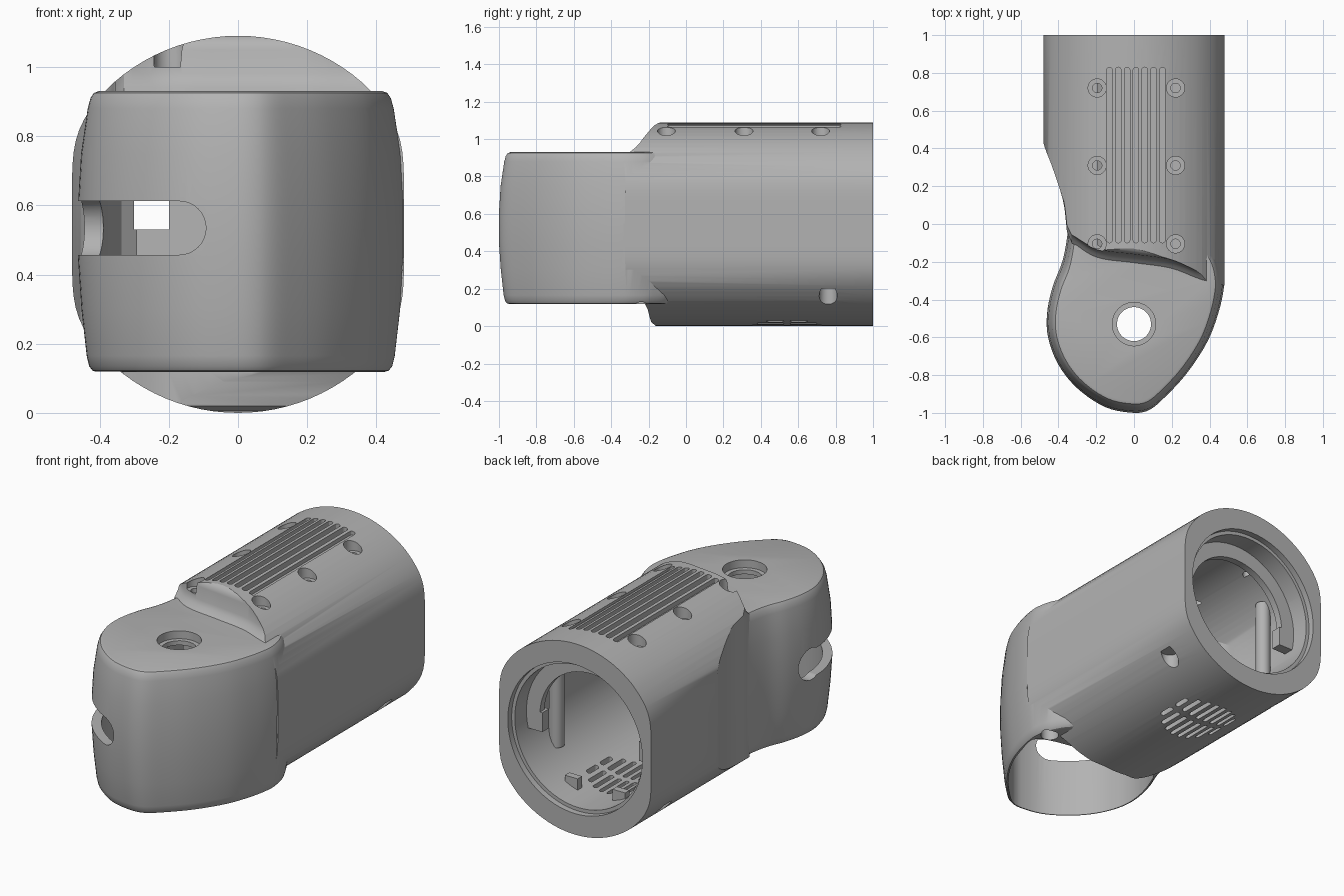
import bpy, bmesh
from math import sin, cos, pi
from mathutils import Vector

if "Cube" in bpy.data.objects:
    bpy.data.objects.remove(bpy.data.objects["Cube"])

grey = bpy.data.materials.new("housing_grey")
grey.use_nodes = True
grey.diffuse_color = (0.45, 0.45, 0.45, 1)
grey.node_tree.nodes["Principled BSDF"].inputs["Base Color"].default_value = (0.45, 0.45, 0.45, 1)

MID = 0.545                     # height of the barrel axis
PIVOT = Vector((0, -.53))       # centre of the head


def spline(points, steps=5):
    """Smooth open curve through the points, without overshoot."""
    p = [Vector(q) for q in points]
    n = len(p)
    tan = []
    for i in range(n):
        a, b = max(i - 1, 0), min(i + 1, n - 1)
        span = sum((p[k + 1] - p[k]).length for k in range(a, b))
        tan.append((p[b] - p[a]) / span)
    out = []
    for i in range(n - 1):
        d = (p[i + 1] - p[i]).length
        for s in range(steps):
            t = s / steps
            out.append(p[i] * (2*t**3 - 3*t**2 + 1) + tan[i] * d * (t**3 - 2*t**2 + t)
                       + p[i + 1] * (3*t**2 - 2*t**3) + tan[i + 1] * d * (t**3 - t**2))
    return out + [p[-1]]


def shrink(q, d):
    """Draw a point of the head outline in towards the pivot."""
    return PIVOT + (q - PIVOT) * (1 - d / .46)


def slide(q, d):
    """Set a point of the barrel outline back."""
    return Vector((q.x, q.y + d))


def circle(cx, cy, r, n=32):
    return [Vector((cx + r*cos(2*pi*i/n), cy + r*sin(2*pi*i/n))) for i in range(n)]


def stadium(cx, cy, width, length, n=6):
    r, h = width / 2, length / 2 - width / 2
    top = [Vector((cx + r*cos(pi*i/n), cy + h + r*sin(pi*i/n))) for i in range(n + 1)]
    return top + [Vector((2*cx - q.x, 2*cy - q.y)) for q in top]


def rect(x0, y0, x1, y1):
    return [Vector(q) for q in ((x0, y0), (x1, y0), (x1, y1), (x0, y1))]


def volume(mesh):
    bm = bmesh.new()
    bm.from_mesh(mesh)
    v = bm.calc_volume(signed=True)
    bm.free()
    return v


def loft(name, shapes, layers, axis="Z", move=slide):
    """Stack each outline through (position, offset) layers along an axis."""
    bm = bmesh.new()
    place = {"Z": lambda u, v, w: (u, v, w), "Y": lambda u, v, w: (u, w, v),
             "X": lambda u, v, w: (w, u, v)}[axis]
    for pts in shapes:
        rings = [[bm.verts.new(place(*move(q, d), w)) for q in pts] for w, d in layers]
        n = len(pts)
        for lo, hi in zip(rings, rings[1:]):
            for i in range(n):
                bm.faces.new((lo[i], lo[(i + 1) % n], hi[(i + 1) % n], hi[i]))
        bm.faces.new(rings[0][::-1])
        bm.faces.new(rings[-1])
    bmesh.ops.recalc_face_normals(bm, faces=bm.faces)
    if bm.calc_volume(signed=True) < 0:
        bmesh.ops.reverse_faces(bm, faces=bm.faces)
    mesh = bpy.data.meshes.new(name)
    bm.to_mesh(mesh)
    bm.free()
    mesh.materials.append(grey)
    obj = bpy.data.objects.new(name, mesh)
    bpy.context.collection.objects.link(obj)
    return obj


def combine(target, tool, operation="DIFFERENCE"):
    """Boolean with the first solver that gives a believable volume."""
    before, other = volume(target.data), volume(tool.data)
    low, high = {"DIFFERENCE": (before - other, before), "UNION": (before, before + other),
                 "INTERSECT": (.2 * min(before, other), min(before, other))}[operation]
    mod = target.modifiers.new("combine", "BOOLEAN")
    mod.operation, mod.object = operation, tool
    for solver in ("EXACT", "MANIFOLD", "FLOAT"):
        mod.solver = solver
        graph = bpy.context.evaluated_depsgraph_get()
        graph.update()
        mesh = bpy.data.meshes.new_from_object(target.evaluated_get(graph))
        if max(low, .1 * before) - 1e-4 < volume(mesh) < high + 1e-4 and volume(mesh) != before:
            target.data = mesh
            break
    target.modifiers.remove(mod)
    bpy.data.objects.remove(tool)


def cut(shapes, lo, hi, axis="Z"):
    combine(housing, loft("cutter", shapes, [(lo, 0), (hi, 0)], axis))


# Plan outlines
head_front = [(-.38, -.2), (-.43, -.33), (-.46, -.47), (-.455, -.6), (-.40, -.745), (-.30, -.87),
              (-.15, -.97), (0, -1), (.08, -.985), (.16, -.92), (.28, -.79), (.39, -.62),
              (.45, -.46), (.478, -.32)]
head_plan = spline([(-.35, .04), (-.353, -.06)] + head_front
                   + [(.474, -.24), (.45, -.16), (.38, -.06), (.2, .03), (-.1, .1)])
cavity_plan = spline(head_front + [(.42, -.27), (.2, -.22), (0, -.19), (-.2, -.17), (-.33, -.16)])
barrel_plan = (spline([(-.5, 1.3), (-.5, .55), (-.48, .43), (-.432, .3), (-.375, .12), (-.355, -.04)])
               + spline([(-.33, -.1), (-.2, -.18), (0, -.21), (.2, -.24), (.36, -.3), (.5, -.33)])
               + [Vector((.5, 1.3))])

# Barrel: round tube with softly flattened sides and a stepped, rounded front
section = [Vector((max(-.48, min(.48, q.x)), q.y)) for q in circle(0, MID, MID, 96)]
for _ in range(8):
    section = [Vector(((section[i - 1].x + 2*q.x + section[(i + 1) % 96].x) / 4, q.y))
               if abs(q.x) > .36 else q for i, q in enumerate(section)]
housing = loft("housing", [section], [(-.5, 0), (1, 0)], "Y")
combine(housing, loft("barrel_plan", [barrel_plan], [
    (-.02, 0), (.925, 0), (.94, .015), (.955, .03), (.98, .043), (1.05, .05),
    (1.07, .056), (1.083, .068), (1.11, .11)]), "INTERSECT")
underside = [(-.6, -.1), (-.14, -.1), (-.165, .005), (-.185, .02), (-.195, .05), (-.205, .09),
             (-.225, .13), (-.6, .13)]
cut([[Vector(q) for q in underside]], -.6, .6, "X")

# Pivot head with bulging sides and soft rims
combine(housing, loft("head", [head_plan], [
    (.118, .055), (.122, .042), (.135, .032), (.165, .025), (.3, .01), (.45, 0), (.6, 0),
    (.75, .009), (.88, .028), (.91, .036), (.925, .046), (.93, .06)], move=shrink), "UNION")

# Hollow head, open below
combine(housing, loft("head_cavity", [cavity_plan], [(-.1, .052), (.86, .052)], move=shrink))

# Barrel bore, kept inside the waist
bore = loft("bore", [circle(0, MID, .405, 80)], [(-.4, 0), (1.1, 0)], "Y")
inner_plan = [Vector((q.x * .875, q.y + .06)) for q in barrel_plan]
combine(bore, loft("bore_plan", [inner_plan], [(.05, 0), (1.05, 0)]), "INTERSECT")
combine(housing, bore)
cut([circle(0, MID, .425, 80)], .965, 1.1, "Y")

# Cable passage between head and barrel
cut([rect(-.3, .53, -.2, .8)], -.4, .1, "Y")

# Side slot around the front corner of the head
cut([rect(-.7, -1.2, -.17, -.47)], .457, .612)
cut([circle(-.17, MID - .0105, .0775)], -1.2, -.6, "Y")
cut([circle(-.47, MID - .0105, .09)], -.7, -.3, "X")

# Pivot hole with counterbore
cut([circle(*PIVOT, .09, 48)], .8, 1)
cut([circle(*PIVOT, .115, 48)], .885, 1)

# Cooling grooves on top
cut([stadium(-.13 + .0467*i, .365, .03, .93) for i in range(7)], 1.05, 1.2)

# Screw recesses
screws = [(x, y) for x in (-.195, .22) for y in (-.105, .31, .72)]
cut([circle(x, y, .048) for x, y in screws], 1.0, 1.2)
cut([circle(x, y, .025, 20) for x, y in screws], .9, 1.1)
cut([circle(x, y, .048) for x, y in ((.385, -.25), (.385, .76), (-.385, .76))], -.1, .2)

# Sound grille underneath, fitted in a round patch
slots = []
for i in range(8):
    x = -.168 + .048*i
    reach = (.2**2 - x*x) ** .5
    for side in (-1, 1):
        slots.append(stadium(x, .54 + side*(reach/2 + .008), .024, max(reach - .015, .05)))
cut(slots, -.1, .25)

# Seam of the lower cover
cut([rect(.472, -.333, .6, -.327)], .1, .55)

# Arched inner frame
arc = [pi*i/32 for i in range(33)]
frame = ([Vector((.415*cos(a), MID + .415*sin(a))) for a in arc]
         + [Vector((.32*cos(a), MID + .32*sin(a))) for a in reversed(arc)])
parts = [housing, loft("inner_frame", [frame], [(.82, 0), (.86, 0)], "Y")]

# Inner posts, brackets and side ledges
for label, s in (("left", 1), ("right", -1)):
    parts.append(loft(label + "_post", [circle(.34*s, .68, .04, 24)], [(.3, 0), (.79, 0)]))
    parts.append(loft(label + "_bracket", [rect(.15*s - .04, .78, .15*s + .04, .82)], [(.14, 0), (.22, 0)]))
    parts.append(loft(label + "_ledge", [rect(.355*s - .05, .80, .355*s + .05, .86)], [(.45, 0), (.56, 0)]))

for obj in parts:
    bpy.ops.object.select_all(action="DESELECT")
    obj.select_set(True)
    bpy.context.view_layer.objects.active = obj
    bpy.ops.object.shade_smooth_by_angle(angle=.5)
